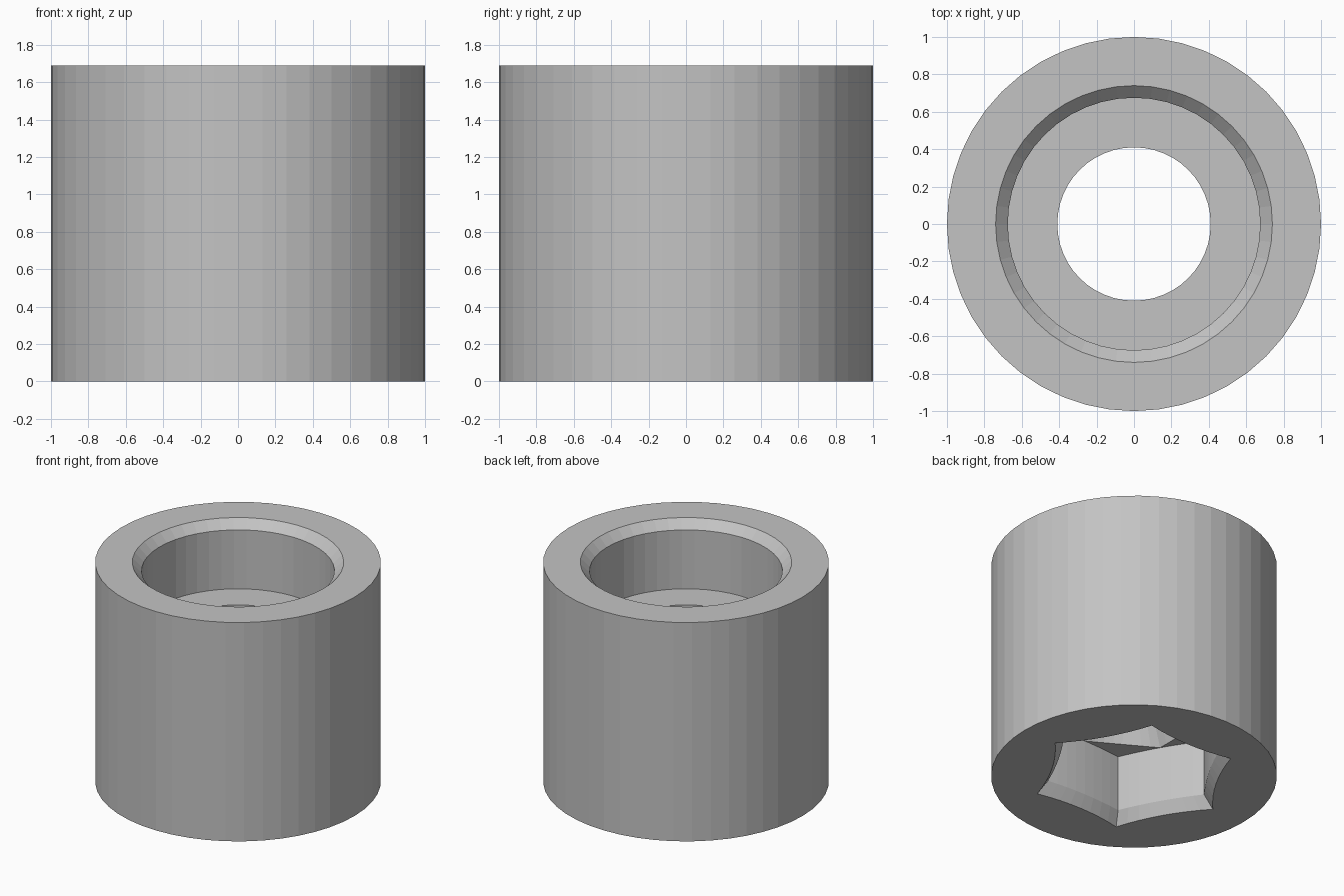
import bpy
import bmesh
from math import sin, cos, pi
from mathutils import Vector

cube = bpy.data.objects.get("Cube")
if cube:
    bpy.data.objects.remove(cube, do_unlink=True)

SIDES = 48
HEIGHT = 1.69

grey = bpy.data.materials.new("plain_grey")
grey.use_nodes = True
colour = (0.55, 0.55, 0.55, 1)
grey.diffuse_color = colour
grey.node_tree.nodes["Principled BSDF"].inputs["Base Color"].default_value = colour


def circle(radius, z):
    """Round loop of points."""
    return [Vector((radius * cos(2 * pi * i / SIDES),
                    radius * sin(2 * pi * i / SIDES), z)) for i in range(SIDES)]


def hexagon(radius, z, sag=0.0, turned=False):
    """Six-sided loop whose sides may bow inwards; turned puts corners at side middles."""
    per_side = SIDES // 6
    start = pi / 6 if turned else 0
    points = []
    for side in range(6):
        a = start + side * pi / 3
        p, q = (Vector((cos(b), sin(b), 0)) * radius for b in (a, a + pi / 3))
        inward = -(p + q).normalized()
        for i in range(per_side):
            t = i / per_side
            point = p.lerp(q, t) + inward * sag * 4 * t * (1 - t)
            points.append(point + Vector((0, 0, z)))
    if turned:
        shift = per_side // 2
        points = points[-shift:] + points[:-shift]
    return points


# Closed run of loops: outer wall, top recess, through hole, hexagonal socket
socket_mid = 0.64 * cos(pi / 6) - 0.02
loops = [
    circle(1, 0),
    circle(1, HEIGHT),
    circle(0.74, HEIGHT),
    circle(0.675, HEIGHT - 0.065),
    circle(0.675, 1.17),
    circle(0.41, 1.17),
    circle(0.41, 0.68),
    hexagon(socket_mid, 0.52, turned=True),
    hexagon(0.64, 0.52, sag=0.02),
    hexagon(0.64, 0.09, sag=0.02),
    hexagon(0.72, 0, sag=0.04),
]

bm = bmesh.new()
rings = [[bm.verts.new(p) for p in loop] for loop in loops]
for ring, following in zip(rings, rings[1:] + rings[:1]):
    for i in range(SIDES):
        j = (i + 1) % SIDES
        bm.faces.new((ring[i], ring[j], following[j], following[i]))
bmesh.ops.remove_doubles(bm, verts=bm.verts, dist=0.0005)
bmesh.ops.recalc_face_normals(bm, faces=bm.faces)

mesh = bpy.data.meshes.new("socket_bushing")
bm.to_mesh(mesh)
bm.free()
mesh.materials.append(grey)
bushing = bpy.data.objects.new("socket_bushing", mesh)
bpy.context.collection.objects.link(bushing)
